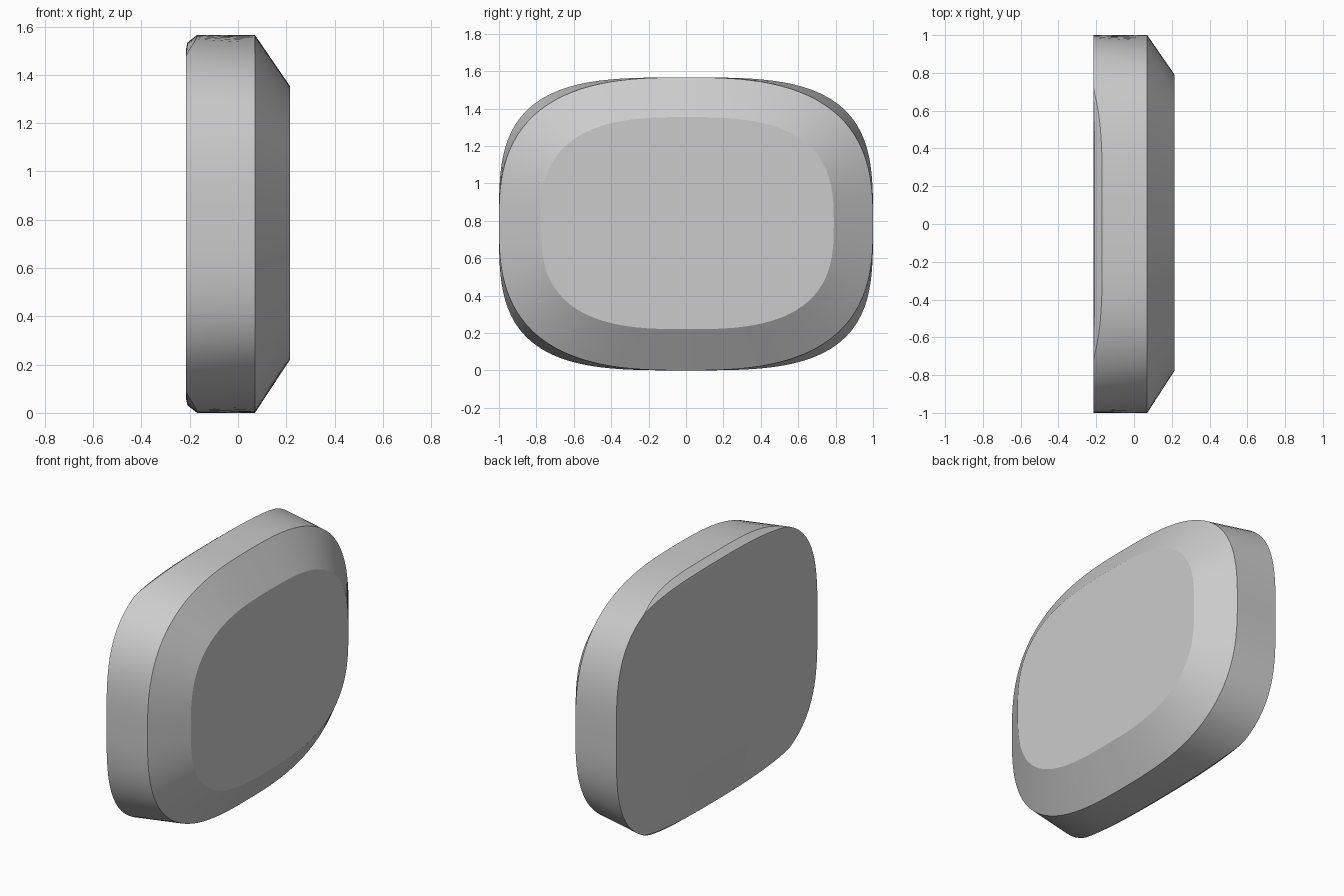
import bpy
import bmesh
from math import cos, sin, pi, copysign

cube = bpy.data.objects.get("Cube")
if cube:
    bpy.data.objects.remove(cube, do_unlink=True)

SEGMENTS = 128
HALF_Y, HALF_Z = 1.0, 0.783
BACK, SHOULDER, FACE = -0.215, 0.07, 0.215


def squircle(half_y, half_z, power):
    """Rounded-rectangle outline as (y, z) pairs about the centre."""
    points = []
    for i in range(SEGMENTS):
        c, s = cos(2 * pi * i / SEGMENTS), sin(2 * pi * i / SEGMENTS)
        r = (abs(c) ** power + abs(s) ** power) ** (-1 / power)
        points.append((half_y * r * c, half_z * r * s))
    return points


def trimmed_ring(depth, inset):
    """Back outline, cut back where it bulges above the flatter top and bottom."""
    ring = []
    for y, z in squircle(HALF_Y, HALF_Z, 3.4):
        extra = max(0.0, abs(z) - (0.726 - 0.05 * y * y))
        ring.append((BACK + 0.8 * extra * depth, y, z - copysign(extra * inset, z)))
    return ring


def flat_ring(x, outline, shift_y=0.0, shift_z=0.0):
    return [(x, y + shift_y, z + shift_z) for y, z in outline]


# Rings from the flat back, over the curved chamfer, to the small raised face
rings = [
    trimmed_ring(0.0, 1.0),
    trimmed_ring(0.12, 0.55),
    trimmed_ring(1.0, 0.0),
    flat_ring(SHOULDER, squircle(HALF_Y, HALF_Z, 2.77)),
    flat_ring(FACE, squircle(0.783, 0.567, 2.85), 0.007, 0.004),
]

bm = bmesh.new()
loops = [[bm.verts.new((x, y, z + HALF_Z)) for x, y, z in ring] for ring in rings]
for lower, upper in zip(loops, loops[1:]):
    for i in range(SEGMENTS):
        j = (i + 1) % SEGMENTS
        bm.faces.new((lower[i], lower[j], upper[j], upper[i]))
bm.faces.new(loops[0][::-1])
bm.faces.new(loops[-1])
bmesh.ops.remove_doubles(bm, verts=bm.verts, dist=0.0005)
bmesh.ops.recalc_face_normals(bm, faces=bm.faces)

mesh = bpy.data.meshes.new("rounded_pad")
bm.to_mesh(mesh)
bm.free()
pad = bpy.data.objects.new("rounded_pad", mesh)
bpy.context.collection.objects.link(pad)

# Smooth rim with crisp creases
bpy.ops.object.select_all(action="DESELECT")
pad.select_set(True)
bpy.context.view_layer.objects.active = pad
bpy.ops.object.shade_smooth_by_angle(angle=pi / 6)
